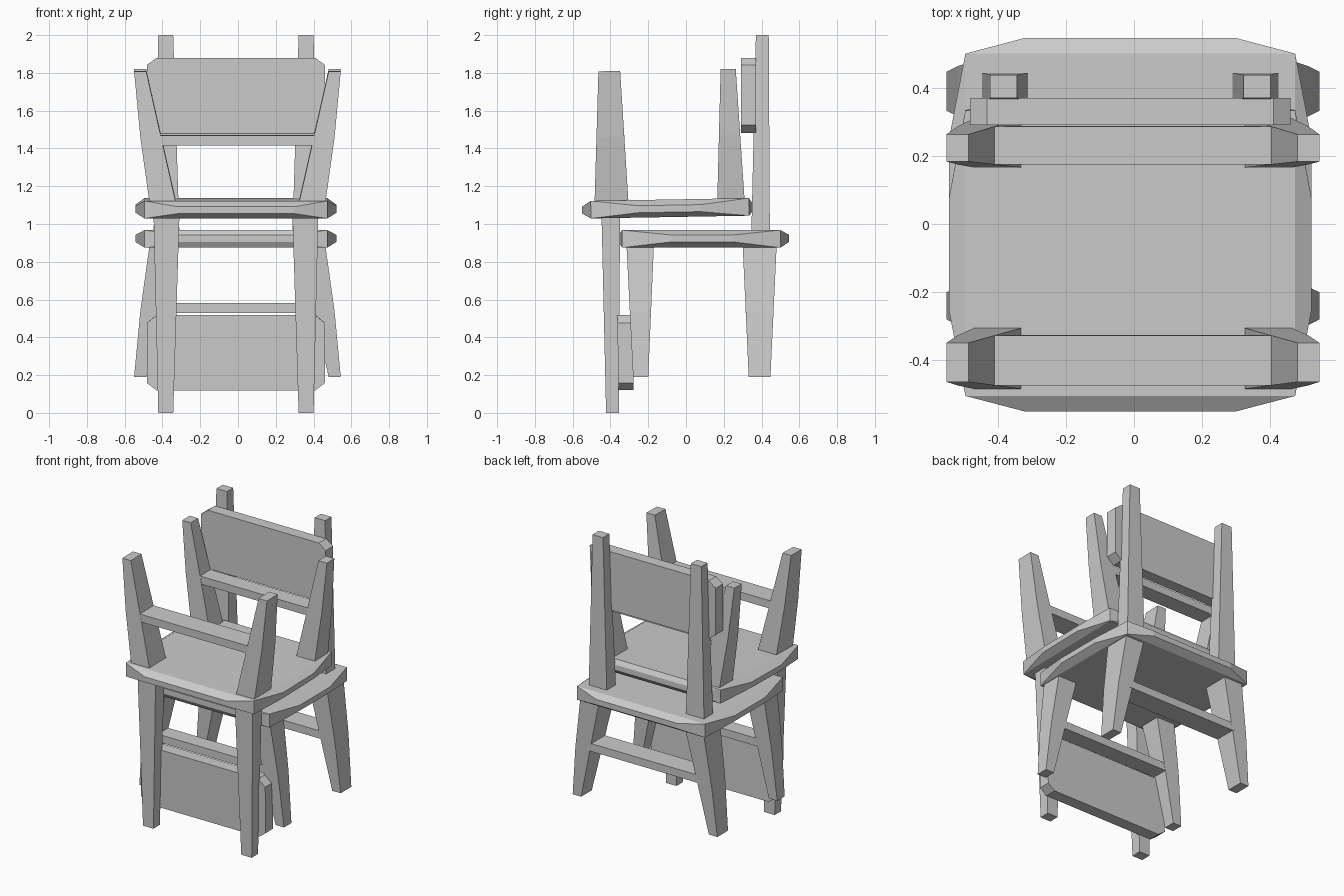
import bpy, bmesh, math
from mathutils import Matrix, Vector

if "Cube" in bpy.data.objects:
    bpy.data.objects.remove(bpy.data.objects["Cube"])

CX = -0.011  # chair centreline

# Each chair: a name prefix and a placement; the second is flipped on top of the first
PLACES = {
    "lower": Matrix.Identity(4),
    "upper": Matrix.Translation((0, -0.02, 2.006)) @ Matrix.Rotation(math.radians(181), 4, 'X'),
}


def hull(name, points, matrix):
    """Flat-faced convex solid around a set of points."""
    bm = bmesh.new()
    for p in points:
        bm.verts.new(Vector(p))
    bmesh.ops.convex_hull(bm, input=bm.verts[:])
    bmesh.ops.dissolve_limit(bm, angle_limit=math.radians(0.5),
                             verts=bm.verts[:], edges=bm.edges[:])
    bmesh.ops.transform(bm, matrix=matrix, verts=bm.verts[:])
    bmesh.ops.recalc_face_normals(bm, faces=bm.faces[:])
    mesh = bpy.data.meshes.new(name)
    bm.to_mesh(mesh)
    bm.free()
    obj = bpy.data.objects.new(name, mesh)
    bpy.context.collection.objects.link(obj)
    return obj


def rect(x0, x1, y0, y1, z):
    return [(x, y, z) for x in (x0, x1) for y in (y0, y1)]


def mirrored(name, points, matrix, centre=CX):
    """Left and right copies; points use x measured outward from the centre."""
    for side, s in (("left", -1), ("right", 1)):
        hull(f"{name}_{side}", [(centre + s * x, y, z) for x, y, z in points], matrix)


def chair(prefix, m):
    # Seat: full-thickness corners with a thinner bowed edge on every side
    pts = []
    for s in (-1, 1):
        for z in (0.875, 0.968):
            pts += [(CX + s * 0.484, y, z) for y in (-0.338, 0.5)]
        for z in (0.905, 0.942):
            pts += [(CX + s * 0.532, y, z) for y in (-0.08, 0.25)]
            pts += [(CX + s * 0.31, y, z) for y in (-0.357, 0.546)]
    hull(f"{prefix}_seat", pts, m)

    # Splayed legs with a wide rung between each left/right pair
    for name, top, bottom, rung in (
            ("front", (-0.315, -0.17), (-0.28, -0.2), (-0.297, -0.186)),
            ("back", (0.3, 0.48), (0.332, 0.447), (0.316, 0.464))):
        mid = [(t + b) / 2 for t, b in zip(top, bottom)]
        leg = (rect(0.325, 0.465, *top, 0.89)
               + rect(0.404, 0.514, *mid, 0.54)
               + rect(0.483, 0.547, *bottom, 0.19))
        mirrored(f"{prefix}_{name}_leg", leg, m, -0.003)
        hull(f"{prefix}_{name}_rung",
             rect(-0.43, 0.424, *rung, 0.53) + rect(-0.43, 0.424, *rung, 0.583), m)

    # Tapered back posts
    mirrored(f"{prefix}_back_post",
             rect(0.299, 0.436, 0.346, 0.444, 0.95) + rect(0.332, 0.411, 0.37, 0.438, 2.0), m)

    # Backrest panel with clipped corners
    pts = []
    for s in (-1, 1):
        for y in (0.29, 0.37):
            pts += [(CX + s * x, y, z) for x, z in
                    ((0.42, 1.482), (0.471, 1.525), (0.471, 1.842), (0.42, 1.88))]
    hull(f"{prefix}_backrest", pts, m)


for prefix, matrix in PLACES.items():
    chair(prefix, matrix)
